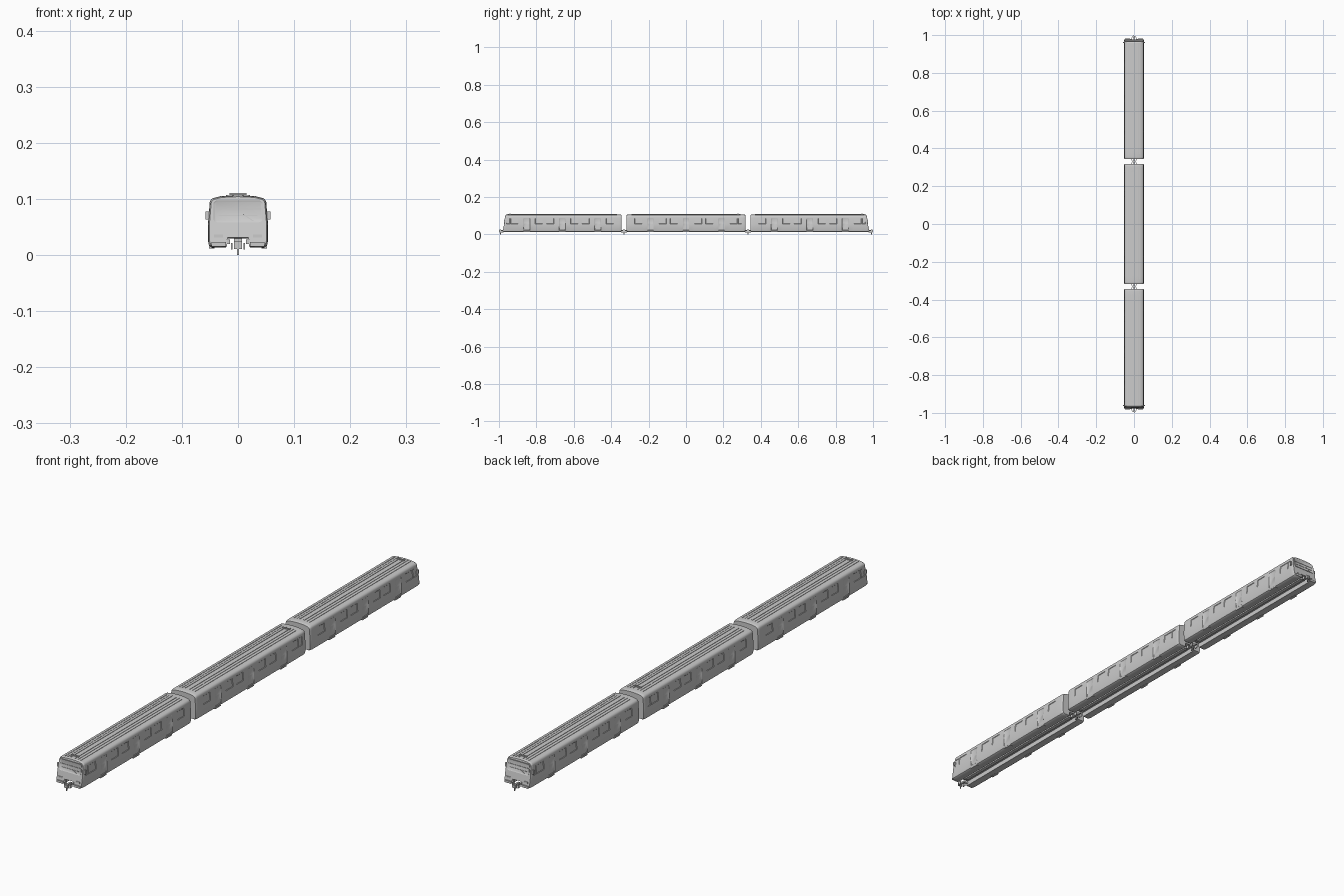
import bpy, bmesh
from math import pi, sin, cos, radians
from mathutils import Matrix, Vector

cube = bpy.data.objects.get("Cube")
if cube:
    bpy.data.objects.remove(cube)

grey = bpy.data.materials.new("light grey")
grey.use_nodes = True
grey.diffuse_color = (0.6, 0.6, 0.6, 1)
grey.node_tree.nodes["Principled BSDF"].inputs["Base Color"].default_value = (0.6, 0.6, 0.6, 1)

HALF = 0.3175      # half length of one car
SLANT = 0.17       # lean of the cab face
FLOOR = 0.013
# half section, from the underframe channel round to the roof crown
SECTION = [(0, 0.03), (0.02, 0.03), (0.021, 0.014), (0.046, FLOOR), (0.051, 0.016),
           (0.053, 0.022), (0.0535, 0.056), (0.051, 0.086), (0.0505, 0.094),
           (0.049, 0.098), (0.045, 0.1015), (0.033, 0.1045), (0.018, 0.106), (0, 0.1065)]
LOOP = SECTION + [(-x, z) for x, z in SECTION[-2:0:-1]]
DOORS = (-0.19, 0, 0.19)
WINDOWS = (-0.255, -0.125, -0.065, 0.065, 0.125, 0.255)


def finish(name, bm, place, smooth=False):
    bm.transform(place)
    bmesh.ops.recalc_face_normals(bm, faces=bm.faces[:])
    mesh = bpy.data.meshes.new(name)
    bm.to_mesh(mesh)
    bm.free()
    mesh.materials.append(grey)
    obj = bpy.data.objects.new(name, mesh)
    bpy.context.collection.objects.link(obj)
    if smooth:
        bpy.ops.object.select_all(action='DESELECT')
        obj.select_set(True)
        bpy.context.view_layer.objects.active = obj
        bpy.ops.object.shade_smooth_by_angle(angle=radians(35))
    return obj


def box(name, place, centre, size, turn=0.0):
    bm = bmesh.new()
    bmesh.ops.create_cube(bm, size=1, matrix=Matrix.Translation(centre)
                          @ Matrix.Rotation(turn, 4, 'Y') @ Matrix.Diagonal((*size, 1)))
    return finish(name, bm, place)


def cab_y(z):
    return -HALF + SLANT * (z - FLOOR)


def body(name, place, cab):
    """Loft the section along the car, then recess the doors and windows."""
    ends = ((0, 0.95), (0.004, 0.985), (0.012, 1))
    stations = [(-HALF + d, s) for d, s in ends] + [(HALF - d, s) for d, s in ends]
    openings = [(c, 0.017, True) for c in DOORS] + [(c, 0.02, False) for c in WINDOWS]
    openings.append((-0.288, 0.009, False))
    for c, w, door in openings:
        stations += [(c - w, 1), (c + w, 1)]
    stations.sort()
    bm = bmesh.new()
    rings = []
    for y, s in stations:
        lean = SLANT if cab and y < -HALF + 0.013 else 0
        rings.append([bm.verts.new((x * s, y + lean * (z - FLOOR), 0.06 + (z - 0.06) * s))
                      for x, z in LOOP])
    n = len(LOOP)
    for a, b in zip(rings, rings[1:]):
        for i in range(n):
            bm.faces.new((a[i], a[(i + 1) % n], b[(i + 1) % n], b[i]))
    bm.faces.new(rings[0])
    bm.faces.new(rings[-1])
    bmesh.ops.recalc_face_normals(bm, faces=bm.faces[:])
    bm.normal_update()

    for side in (-1, 1):
        for c, w, door in openings:
            low = 0.022 if door else 0.056
            picked = []
            for f in bm.faces:
                m = f.calc_center_median()
                if abs(m.y - c) < 0.001 and low < m.z < 0.086 and m.x * side > 0.045:
                    picked.append(f)
            bmesh.ops.inset_region(bm, faces=picked, thickness=0.002, depth=-0.0015)
            if door:
                upper = [max(picked, key=lambda f: f.calc_center_median().z)]
                bmesh.ops.inset_region(bm, faces=upper, thickness=0.004, depth=-0.001)
    finish(name, bm, place, True)


def windscreen(name, place):
    """Rounded raised rim with the glass set back inside it."""
    bm = bmesh.new()
    hw, low, high, r = 0.044, 0.0585, 0.0975, 0.007
    corners = ((hw - r, high - r), (-hw + r, high - r), (-hw + r, low + r), (hw - r, low + r))
    verts = []
    for q, (cx, cz) in enumerate(corners):
        for k in range(6):
            a = (q + k / 5) * pi / 2
            x, z = cx + r * cos(a), cz + r * sin(a)
            verts.append(bm.verts.new((x, cab_y(z) + 0.001, z)))
    pane = bm.faces.new(verts)
    out = bmesh.ops.extrude_face_region(bm, geom=[pane])["geom"]
    bmesh.ops.translate(bm, vec=(0, -0.003, 0),
                        verts=[v for v in out if isinstance(v, bmesh.types.BMVert)])
    front = [f for f in out if isinstance(f, bmesh.types.BMFace)]
    if pane.is_valid:
        bmesh.ops.delete(bm, geom=[pane], context='FACES_ONLY')
    bm.normal_update()
    bmesh.ops.inset_region(bm, faces=front, thickness=0.0025, use_even_offset=True)
    bmesh.ops.translate(bm, verts=front[0].verts[:], vec=(0, 0.0015, 0))
    finish(name, bm, place, True)


def coupler(name, place, end):
    y = end * HALF
    box(name + "_shaft", place, (0, y + end * 0.002, 0.019), (0.007, 0.03, 0.007))
    box(name + "_head", place, (0, y + end * 0.0125, 0.018), (0.015, 0.008, 0.014))
    box(name + "_jaw", place, (0.003, y + end * 0.0165, 0.018), (0.006, 0.005, 0.009))
    box(name + "_pin", place, (0, y + end * 0.012, 0.006), (0.003, 0.004, 0.012))
    for x in (-0.011, 0.011):
        box(name + "_hose", place, (x, y + end * 0.003, 0.016), (0.003, 0.012, 0.012))


def cab(name, place):
    windscreen(name + "_windscreen", place)
    box(name + "_sign_divider", place, (0, cab_y(0.082) - 0.001, 0.082), (0.084, 0.002, 0.0015))
    box(name + "_sill", place, (0, cab_y(0.0705) - 0.001, 0.0705), (0.07, 0.0015, 0.0008))
    box(name + "_wiper", place, (0.018, cab_y(0.067) - 0.0015, 0.067), (0.022, 0.0012, 0.001), 0.6)
    for s in (-1, 1):
        # mirrors, lamps and buffer beam halves either side of the coupler
        box(name + "_mirror", place, (s * 0.0545, -HALF + 0.018, 0.0705), (0.006, 0.006, 0.014))
        box(name + "_lamp", place, (s * 0.035, cab_y(0.034), 0.034), (0.016, 0.003, 0.006))
        box(name + "_buffer_beam", place, (s * 0.034, cab_y(0.0195) - 0.001, 0.0195),
            (0.026, 0.006, 0.008))
        box(name + "_step", place, (s * 0.017, cab_y(0.025) + 0.001, 0.024), (0.006, 0.006, 0.008))


def car(name, offset, turned, has_cab):
    place = Matrix.Translation((0, offset, 0)) @ Matrix.Rotation(pi if turned else 0, 4, 'Z')
    body(name + "_body", place, has_cab)
    # long roof ribs and the small roof vent
    for x, z in ((0.009, 0.1065), (0.020, 0.1055), (0.031, 0.1045)):
        for s in (-1, 1):
            box(name + "_roof_rib", place, (s * x, 0, z), (0.003, 2 * HALF - 0.05, 0.0025))
    box(name + "_roof_vent", place, (0, -0.279, 0.109), (0.03, 0.006, 0.0035))
    # underframe beam inside the channel, and door steps
    box(name + "_underframe", place, (0, 0, 0.027), (0.014, 2 * HALF - 0.04, 0.008))
    for c in DOORS:
        for s in (-1, 1):
            box(name + "_door_step", place, (s * 0.047, c, 0.0135), (0.01, 0.034, 0.003))
    for end in (-1, 1):
        coupler(name + "_coupler", place, end)
    if has_cab:
        cab(name + "_cab", place)


car("front_car", -0.662, False, True)
car("middle_car", 0, True, False)
car("rear_car", 0.662, True, True)
